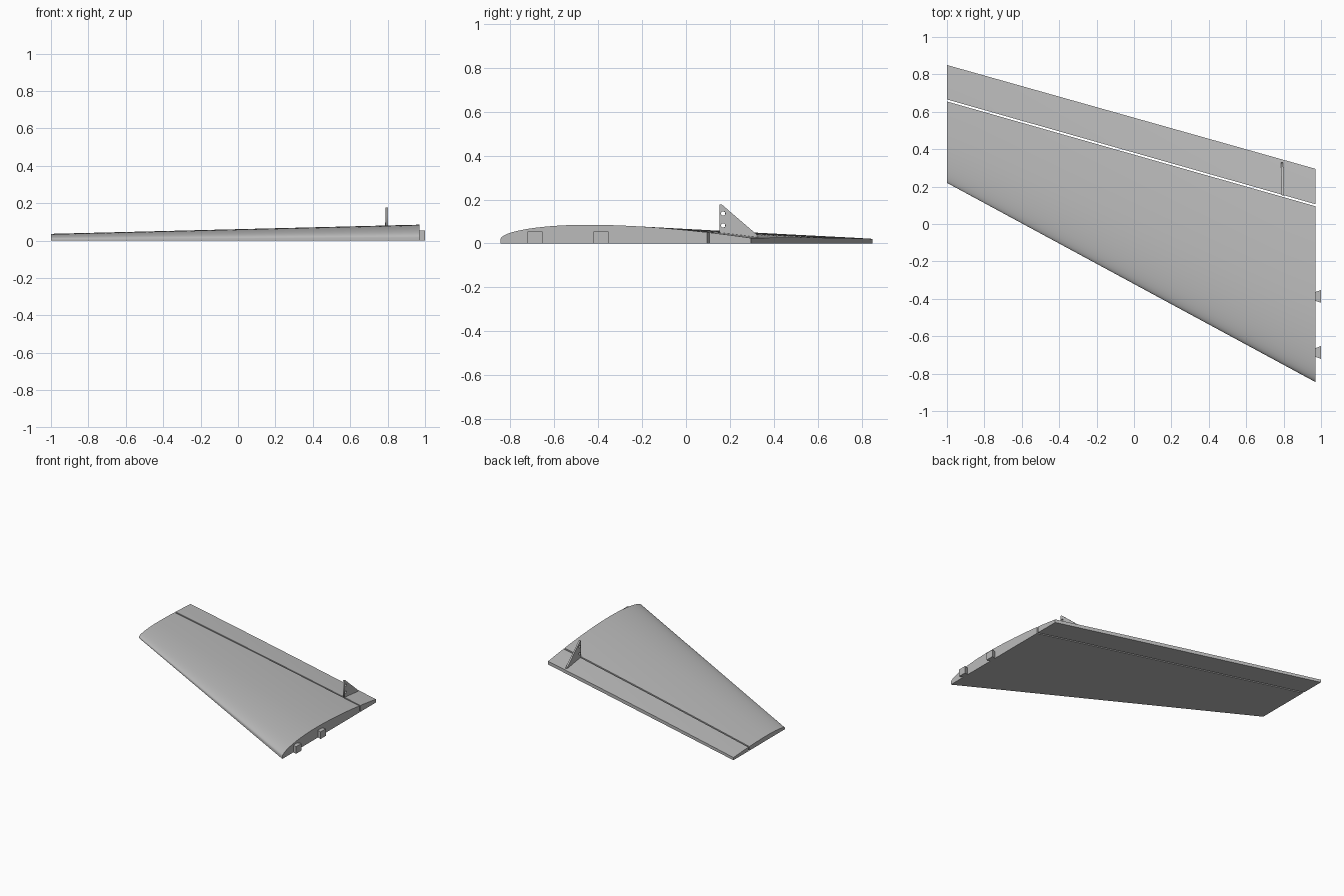
import bpy, bmesh, math

cube = bpy.data.objects.get("Cube")
if cube:
    bpy.data.objects.remove(cube, do_unlink=True)

grey = bpy.data.materials.new("light_grey")
grey.use_nodes = True
colour = (0.5, 0.5, 0.5, 1)
grey.diffuse_color = colour
grey.node_tree.nodes["Principled BSDF"].inputs["Base Color"].default_value = colour


def lerp(a, b, t):
    return a + (b - a) * t


def new_object(name, bm):
    bmesh.ops.recalc_face_normals(bm, faces=bm.faces)
    mesh = bpy.data.meshes.new(name)
    bm.to_mesh(mesh)
    bm.free()
    mesh.materials.append(grey)
    obj = bpy.data.objects.new(name, mesh)
    bpy.context.collection.objects.link(obj)
    return obj


def smooth(obj):
    bpy.ops.object.select_all(action="DESELECT")
    obj.select_set(True)
    bpy.context.view_layer.objects.active = obj
    bpy.ops.object.shade_smooth_by_angle(angle=math.radians(30))


# Wing section: t runs from root (0) to tip (1), c along the chord
CREST = 0.35


def height(c, t):
    if c < CREST:
        s = (CREST - c) / CREST
        f = 0.2 + 0.8 * math.sqrt(max(0, 1 - s * s))
    else:
        tail = lerp(0.29, 0.58, t)
        f = 1 - (1 - tail) * ((c - CREST) / (1 - CREST)) ** 1.8
    return f * lerp(0.085, 0.036, t)


def panel(name, start, end, steps, rounded):
    """Loft a flat-bottomed panel between two lines, given as (root y, tip y)."""
    bm = bmesh.new()
    rings = []
    spans = 12
    for i in range(spans + 1):
        t = i / spans
        x = lerp(0.97, -1, t)
        nose, tail = lerp(-0.845, 0.22, t), lerp(0.295, 0.85, t)
        y0, y1 = lerp(*start, t), lerp(*end, t)
        ring = [bm.verts.new((x, y0, 0))]
        for k in range(steps + 1):
            u = k / steps
            y = lerp(y0, y1, u * u if rounded else u)
            ring.append(bm.verts.new((x, y, height((y - nose) / (tail - nose), t))))
        ring.append(bm.verts.new((x, y1, 0)))
        rings.append(ring)
    for a, b in zip(rings, rings[1:]):
        for k in range(len(a)):
            j = (k + 1) % len(a)
            bm.faces.new((a[k], a[j], b[j], b[k]))
    bm.faces.new(rings[0])
    bm.faces.new(rings[-1])
    smooth(new_object(name, bm))


panel("wing_panel", (-0.845, 0.22), (0.095, 0.655), 28, True)
panel("control_flap", (0.106, 0.666), (0.295, 0.85), 8, False)

# Dovetail joining tabs on the root end
for name, y in (("front_root_tab", -0.687), ("rear_root_tab", -0.387)):
    bm = bmesh.new()
    outline = [(0.965, -0.022), (1.0, -0.034), (1.0, 0.034), (0.965, 0.022)]
    base = bm.faces.new([bm.verts.new((px, y + py, 0)) for px, py in outline])
    top = bmesh.ops.extrude_face_region(bm, geom=[base])["geom"]
    bmesh.ops.translate(bm, vec=(0, 0, 0.055),
                        verts=[v for v in top if isinstance(v, bmesh.types.BMVert)])
    new_object(name, bm)

# Control horn: triangular plate with two linkage holes
curve = bpy.data.curves.new("control_horn", "CURVE")
curve.dimensions = "2D"
curve.fill_mode = "BOTH"
curve.extrude = 0.006


def loop(points):
    spline = curve.splines.new("POLY")
    spline.points.add(len(points) - 1)
    for p, (a, b) in zip(spline.points, points):
        p.co = (a, b, 0, 1)
    spline.use_cyclic_u = True


loop([(0, 0.03), (0, 0.178), (0.01, 0.178), (0.165, 0.045), (0.178, 0.03)])
for z in (0.082, 0.136):
    loop([(0.017 + 0.01 * math.cos(a * math.pi / 8), z + 0.01 * math.sin(a * math.pi / 8))
          for a in range(16)])
horn = bpy.data.objects.new("control_horn", curve)
horn.location = (0.796, 0.152, 0)
horn.rotation_euler = (math.pi / 2, 0, math.radians(91.5))
bpy.context.collection.objects.link(horn)
curve.materials.append(grey)
bpy.ops.object.select_all(action="DESELECT")
horn.select_set(True)
bpy.context.view_layer.objects.active = horn
bpy.ops.object.convert(target="MESH")
